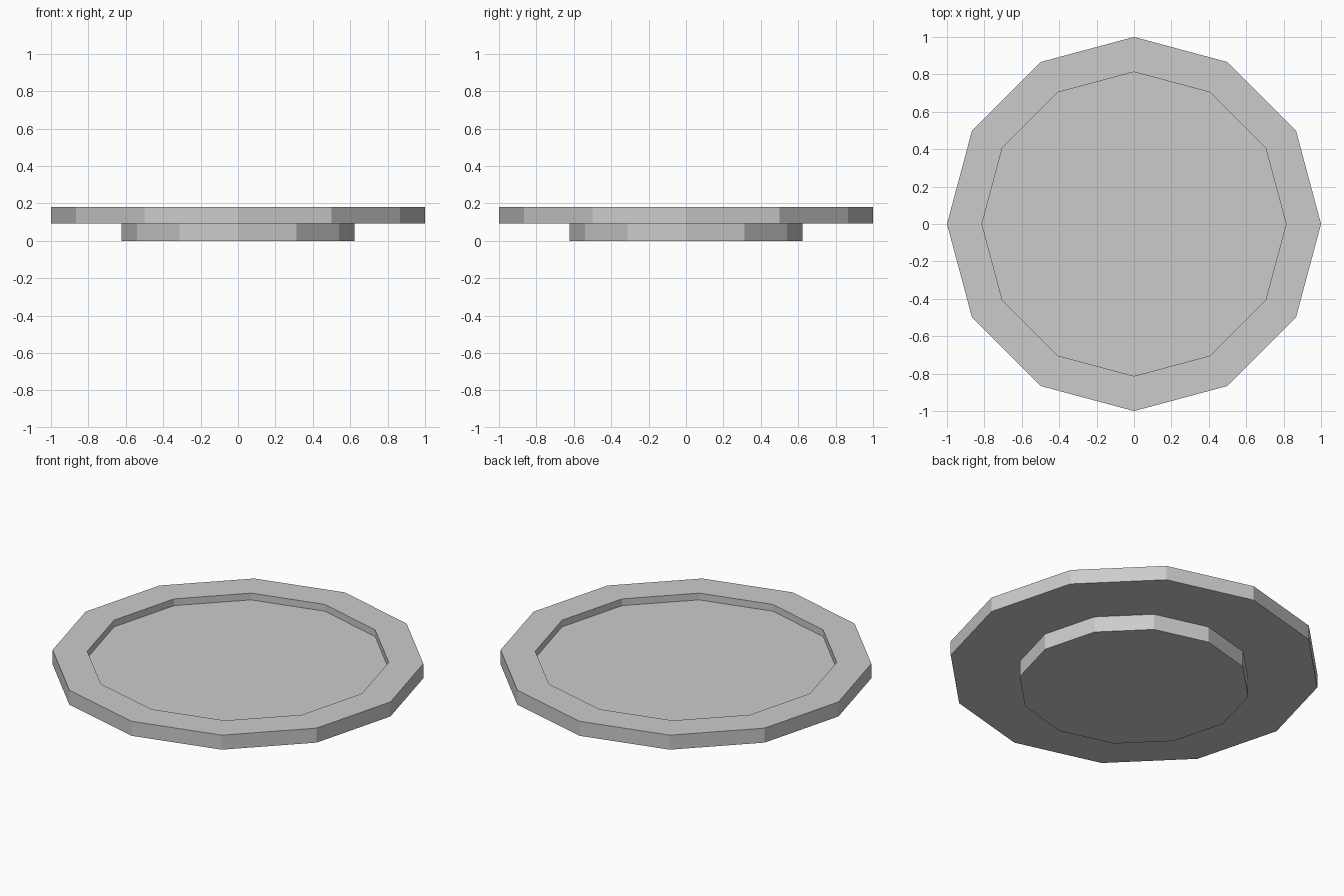
import bpy
import bmesh
from math import cos, sin, tau

if "Cube" in bpy.data.objects:
    bpy.data.objects.remove(bpy.data.objects["Cube"])

SIDES = 12

# Half cross-section (radius, z): foot, underside, rim, recessed floor
PROFILE = [
    (0.623, 0.0), (0.623, 0.094),
    (1.0, 0.094), (1.0, 0.18),
    (0.813, 0.18), (0.813, 0.14),
]


def lathe(name, profile, sides):
    """Revolve a profile around z and cap both ends with flat polygons."""
    bm = bmesh.new()
    rings = [[bm.verts.new((r * cos(tau * i / sides), r * sin(tau * i / sides), z))
              for i in range(sides)] for r, z in profile]
    for low, high in zip(rings, rings[1:]):
        for i in range(sides):
            j = (i + 1) % sides
            bm.faces.new((low[i], low[j], high[j], high[i]))
    bm.faces.new(rings[0][::-1])
    bm.faces.new(rings[-1])
    bmesh.ops.recalc_face_normals(bm, faces=bm.faces[:])
    mesh = bpy.data.meshes.new(name)
    bm.to_mesh(mesh)
    bm.free()
    obj = bpy.data.objects.new(name, mesh)
    bpy.context.collection.objects.link(obj)
    return obj


# Footed plate with a shallow recess
lathe("plate", PROFILE, SIDES)
